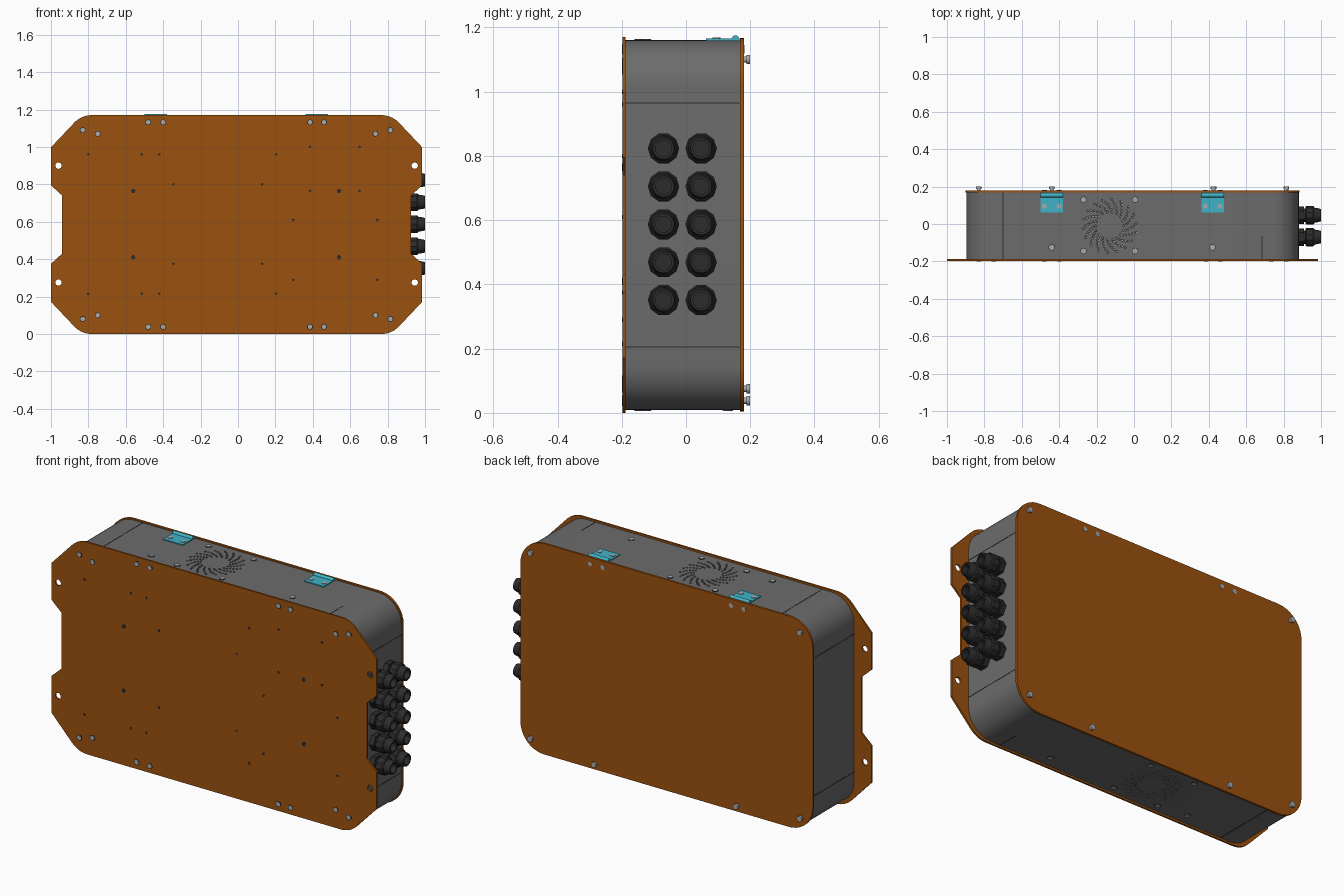
import bpy, bmesh
from math import cos, sin, tan, pi, radians
from mathutils import Vector, Matrix

cube = bpy.data.objects.get("Cube")
if cube:
    bpy.data.objects.remove(cube, do_unlink=True)


def material(name, color):
    m = bpy.data.materials.new(name)
    m.use_nodes = True
    m.diffuse_color = (*color, 1)
    m.node_tree.nodes["Principled BSDF"].inputs["Base Color"].default_value = (*color, 1)
    return m


ORANGE = material("burnt_orange", (0.33, 0.083, 0.005))
GREY = material("case_grey", (0.15, 0.15, 0.15))
BLACK = material("gland_black", (0.025, 0.025, 0.025))
STEEL = material("screw_steel", (0.4, 0.4, 0.4))
TEAL = material("hinge_teal", (0.05, 0.45, 0.57))


def shade(mesh):
    mesh.shade_smooth()
    mesh.set_sharp_from_angle(angle=radians(32))


def finish(name, bm, *mats):
    bmesh.ops.recalc_face_normals(bm, faces=bm.faces)
    mesh = bpy.data.meshes.new(name)
    bm.to_mesh(mesh)
    bm.free()
    for m in mats:
        mesh.materials.append(m)
    shade(mesh)
    ob = bpy.data.objects.new(name, mesh)
    bpy.context.collection.objects.link(ob)
    return ob


def fillet(corners, steps=10):
    """Outline from (x, z, radius) corners."""
    out = []
    for i, (x, z, r) in enumerate(corners):
        p = Vector((x, z))
        if not r:
            out.append(p)
            continue
        a = (Vector(corners[i - 1][:2]) - p).normalized()
        b = (Vector(corners[(i + 1) % len(corners)][:2]) - p).normalized()
        half = a.angle(b) / 2
        centre = p + (a + b).normalized() * r / sin(half)
        start = p + a * r / tan(half) - centre
        end = p + b * r / tan(half) - centre
        sweep = start.angle_signed(end)
        for k in range(steps + 1):
            t = -sweep * k / steps
            out.append(centre + Matrix.Rotation(t, 2) @ start)
    return out


def prism(name, outline, y0, y1, mat):
    bm = bmesh.new()
    face = bm.faces.new([bm.verts.new((p.x, y0, p.y)) for p in outline])
    new = bmesh.ops.extrude_face_region(bm, geom=[face])["geom"]
    verts = [v for v in new if isinstance(v, bmesh.types.BMVert)]
    bmesh.ops.translate(bm, verts=verts, vec=(0, y1 - y0, 0))
    return finish(name, bm, mat)


def box(name, lo, hi, mat):
    outline = [Vector(p) for p in ((lo[0], lo[2]), (hi[0], lo[2]), (hi[0], hi[2]), (lo[0], hi[2]))]
    return prism(name, outline, lo[1], hi[1], mat)


def lathe(name, profile, origin, axis, mat, segs=20, end_mat=None):
    """Spin (distance, radius) points about an axis, capping both ends."""
    rot = Vector(axis).to_track_quat("Z", "Y")
    bm = bmesh.new()
    rings = []
    for h, r in profile:
        angles = [2 * pi * k / segs for k in range(segs)]
        rings.append([bm.verts.new(Vector(origin) + rot @ Vector((r * cos(t), r * sin(t), h)))
                      for t in angles])
    for a, b in zip(rings, rings[1:]):
        for k in range(segs):
            n = (k + 1) % segs
            bm.faces.new((a[k], a[n], b[n], b[k]))
    bm.faces.new(rings[0])
    last = bm.faces.new(rings[-1])
    if end_mat:
        last.material_index = 1
        return finish(name, bm, mat, end_mat)
    return finish(name, bm, mat)


def disc(name, origin, axis, r, h, mat, segs=16):
    return lathe(name, [(0, r), (h, r)], origin, axis, mat, segs)


def cut(ob, cutter):
    cutter.hide_render = True
    mod = ob.modifiers.new("cut", "BOOLEAN")
    mod.object, mod.operation, mod.solver = cutter, "DIFFERENCE", "EXACT"
    deps = bpy.context.evaluated_depsgraph_get()
    mesh = bpy.data.meshes.new_from_object(ob.evaluated_get(deps))
    ob.modifiers.clear()
    ob.data = mesh
    shade(mesh)
    bpy.data.objects.remove(cutter, do_unlink=True)


def rounded_box(x0, x1, z0, z1, r):
    return fillet([(x0, z0, r), (x1, z0, r), (x1, z1, r), (x0, z1, r)])


H = 1.17
FRONT, BACK, UP, DOWN, LEFT = (0, -1, 0), (0, 1, 0), (0, 0, 1), (0, 0, -1), (1, 0, 0)
CASE_X = (-0.895, 0.88)
CASE_Z = (0.01, 1.16)

# Front mounting plate with clipped corners and side notches
mid, half = -0.0075, 0.9925
lower = [(0.83, 0, 0.13), (half, 0.172, 0), (half, 0.375, 0), (half - 0.06, 0.43, 0)]
right = lower + [(x, H - z, r) for x, z, r in reversed(lower)]
corners = [(mid + x, z, r) for x, z, r in right]
corners += [(mid - x, z, r) for x, z, r in reversed(right)]
plate = prism("front_plate", fillet(corners), -0.198, -0.188, ORANGE)
for x in (-0.96, 0.945):
    for z in (0.275, 0.9):
        cut(plate, disc("mount_hole_cutter", (x, -0.25, z), BACK, 0.017, 0.1, ORANGE))

# Hollow case wall
case = prism("case_wall", rounded_box(*CASE_X, *CASE_Z, 0.14), -0.188, 0.168, GREY)
inner = rounded_box(CASE_X[0] + 0.008, CASE_X[1] - 0.008, CASE_Z[0] + 0.008, CASE_Z[1] - 0.008, 0.132)
cut(case, prism("case_cutter", inner, -0.3, 0.3, GREY))

# Spiral fan vents in the top and bottom walls
bm = bmesh.new()
for z, shift in ((CASE_Z[1], 0), (CASE_Z[0], 0.008)):
    for arm in range(18):
        for k in range(6):
            t = 2 * pi * arm / 18 + 0.09 * k
            r = 0.075 + 0.0135 * k
            spot = (-0.13 + shift + r * cos(t), -0.01 + r * sin(t), z)
            bmesh.ops.create_cone(bm, cap_ends=True, segments=8, radius1=0.0055, radius2=0.0055,
                                  depth=0.05, matrix=Matrix.Translation(spot))
cut(case, finish("vent_cutter", bm, GREY))

# Back lid
prism("back_lid", rounded_box(-0.9, 0.885, 0.004, H - 0.003, 0.145), 0.168, 0.18, ORANGE)

# Sheet seams on the case
for x in CASE_X:
    for z in (0.205, 0.965):
        box("side_seam", (x - 0.001, -0.188, z - 0.002), (x + 0.001, 0.168, z + 0.002), BLACK)
for z in CASE_Z:
    for x, y in ((-0.7, 0.168), (0.685, -0.065)):
        box("flat_seam", (x - 0.002, -0.188, z - 0.001), (x + 0.002, y, z + 0.001), BLACK)

# Front plate screws, in rows mirrored top to bottom
for x, z in ((-0.83, 0.08), (-0.75, 0.1), (-0.48, 0.038), (-0.4, 0.038),
             (0.385, 0.038), (0.46, 0.038), (0.735, 0.1), (0.815, 0.08)):
    for zz in (z, H - z):
        disc("front_screw_rim", (x, -0.198, zz), FRONT, 0.016, 0.001, BLACK)
        disc("front_screw", (x, -0.198, zz), FRONT, 0.012, 0.002, STEEL)

# Small drilled holes in the front plate
rows = [((0.96, 0.215), (-0.8, -0.515, -0.42, 0.205), 0.007),
        ((0.8, 0.375), (-0.345, 0.13), 0.007),
        ((0.765, 0.41), (-0.56, 0.54), 0.012),
        ((1.0, 0.765), (0.385, 0.65), 0.007),
        ((0.61, 0.29), (0.295, 0.745), 0.007)]
for zs, xs, r in rows:
    for z in zs:
        for x in xs:
            disc("drilled_hole", (x, -0.198, z), FRONT, r, 0.001, BLACK, 10)

# Lid screws that stand proud of the back
bolt = [(0, 0.01), (0.008, 0.01), (0.008, 0.015), (0.02, 0.015)]
for x, z in ((-0.83, 1.1), (0.815, 1.1), (-0.83, 0.075), (0.815, 0.075), (-0.44, 0.038), (0.425, 0.038)):
    lathe("lid_bolt", bolt, (x, 0.18, z), BACK, STEEL, 14)

# Screws in the top and bottom walls
for x, y in ((-0.27, 0.13), (0.005, 0.13), (-0.27, -0.145), (0.005, -0.145), (-0.44, -0.125), (0.42, -0.125)):
    for z, way in ((CASE_Z[1], UP), (CASE_Z[0], DOWN)):
        disc("wall_screw_rim", (x, y, z), way, 0.017, 0.002, BLACK)
        disc("wall_screw", (x, y, z), way, 0.014, 0.004, STEEL)

# Hinges on the top edge
for x in (-0.44, 0.42):
    box("hinge_leaf", (x - 0.06, 0.062, 1.158), (x + 0.06, 0.168, 1.165), TEAL)
    disc("hinge_barrel", (x - 0.06, 0.154, 1.163), LEFT, 0.012, 0.12, TEAL)
    for dx in (-0.039, 0.039):
        disc("hinge_screw", (x + dx, 0.095, 1.165), UP, 0.013, 0.003, STEEL)
        disc("lid_hinge_screw", (x + dx, 0.18, H - 0.038), BACK, 0.013, 0.002, STEEL)

# Cable glands on the left wall
body = [(0.02, 0.036), (0.07, 0.036), (0.07, 0.042), (0.105, 0.037), (0.12, 0.033),
        (0.12, 0.025), (0.03, 0.025)]
for y in (-0.07, 0.047):
    for row in range(5):
        spot = (CASE_X[1], y, 0.351 + 0.118 * row)
        lathe("gland_base", [(0, 0.047), (0.028, 0.047)], spot, LEFT, BLACK, 6)
        lathe("gland_body", body, spot, LEFT, BLACK, 24, GREY)
        nut = [(0.038, 0.026), (0.038, 0.045), (0.042, 0.049), (0.078, 0.049), (0.084, 0.044), (0.084, 0.03)]
        lathe("gland_nut", nut[1:5], spot, LEFT, BLACK, 10)
